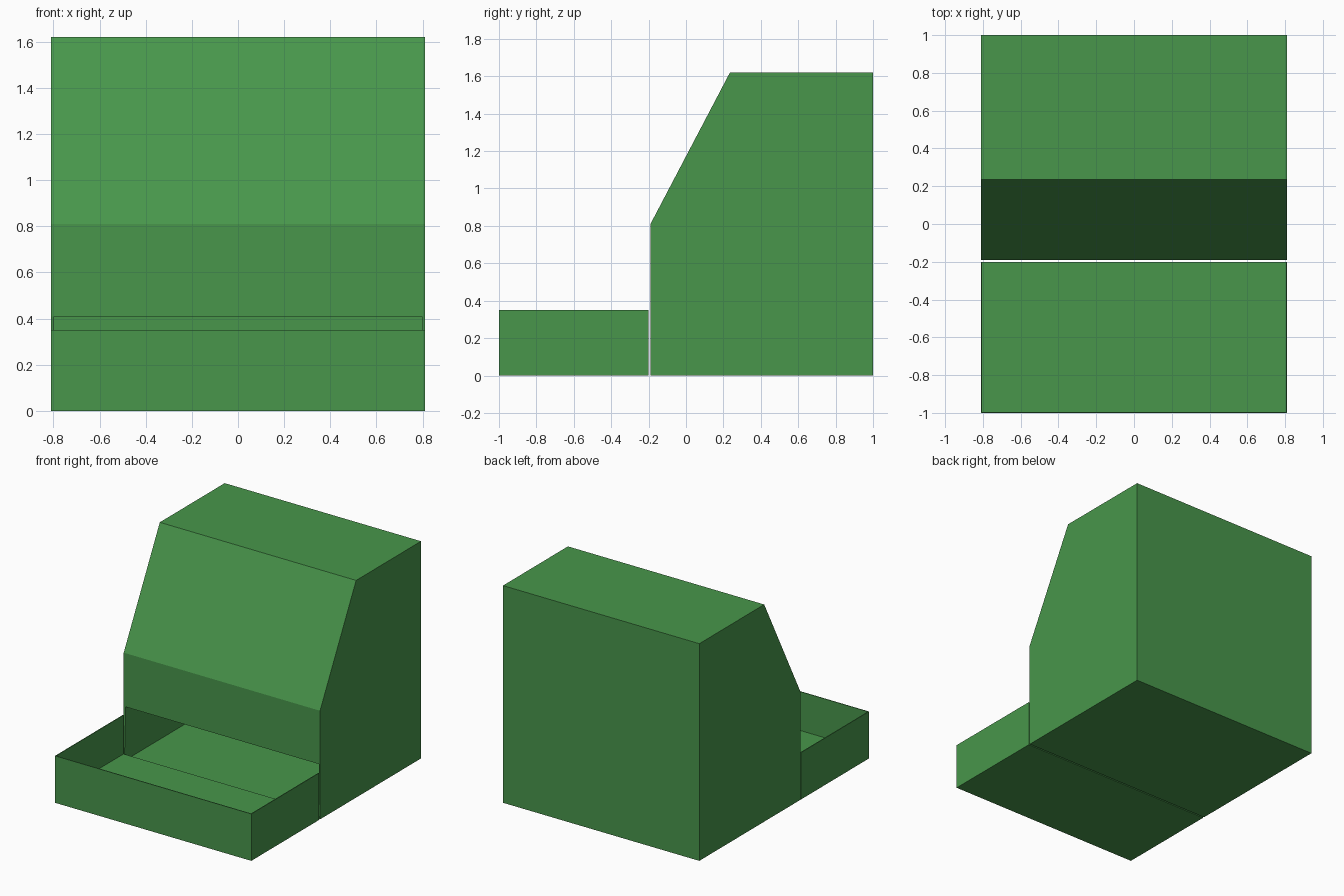
import bpy, bmesh

if "Cube" in bpy.data.objects:
    bpy.data.objects.remove(bpy.data.objects["Cube"])

HALF_W = 0.81    # half width of both sections
WALL = 0.006     # sheet thickness

green = bpy.data.materials.new("green")
green.diffuse_color = (0.065, 0.305, 0.07, 1)
green.use_nodes = True
green.node_tree.nodes["Principled BSDF"].inputs["Base Color"].default_value = green.diffuse_color


def prism(name, profile, half_w, open_edges=(), thickness=0):
    """Extrude a (y, z) profile across x; open_edges lists profile edges left open."""
    bm = bmesh.new()
    left = [bm.verts.new((-half_w, y, z)) for y, z in profile]
    right = [bm.verts.new((half_w, y, z)) for y, z in profile]
    n = len(profile)
    bm.faces.new(left)
    bm.faces.new(right[::-1])
    for i in range(n):
        if i not in open_edges:
            j = (i + 1) % n
            bm.faces.new((left[i], right[i], right[j], left[j]))
    # profiles run clockwise seen from +x, so make outward normals explicit
    centre_y = sum(p[0] for p in profile) / n
    centre_z = sum(p[1] for p in profile) / n
    bm.normal_update()
    for f in list(bm.faces):
        c = f.calc_center_median()
        out = (c.x, c.y - centre_y, c.z - centre_z)
        if sum(a * b for a, b in zip(out, f.normal)) < 0:
            f.normal_flip()
    mesh = bpy.data.meshes.new(name)
    bm.to_mesh(mesh)
    bm.free()
    mesh.materials.append(green)
    obj = bpy.data.objects.new(name, mesh)
    bpy.context.collection.objects.link(obj)
    if thickness:
        mod = obj.modifiers.new("sheet", 'SOLIDIFY')
        mod.thickness = thickness
        mod.offset = -1
        mod.use_even_offset = True
    return obj


# Tall hollow housing with a sloped front and a low opening facing the tray
prism("housing", [(-0.19, 0), (-0.19, 0.41), (-0.19, 0.81), (0.235, 1.62),
                  (1, 1.62), (1, 0)], HALF_W, open_edges={0}, thickness=WALL)

# Front tray: thin walls, open on top and towards the housing
prism("tray_walls", [(-1, 0), (-1, 0.35), (-0.2, 0.35), (-0.2, 0)],
      HALF_W, open_edges={1, 2}, thickness=WALL)

# Raised tray floor
prism("tray_floor", [(-1 + WALL, WALL), (-1 + WALL, 0.06), (-0.2, 0.06), (-0.2, WALL)],
      HALF_W - WALL)
